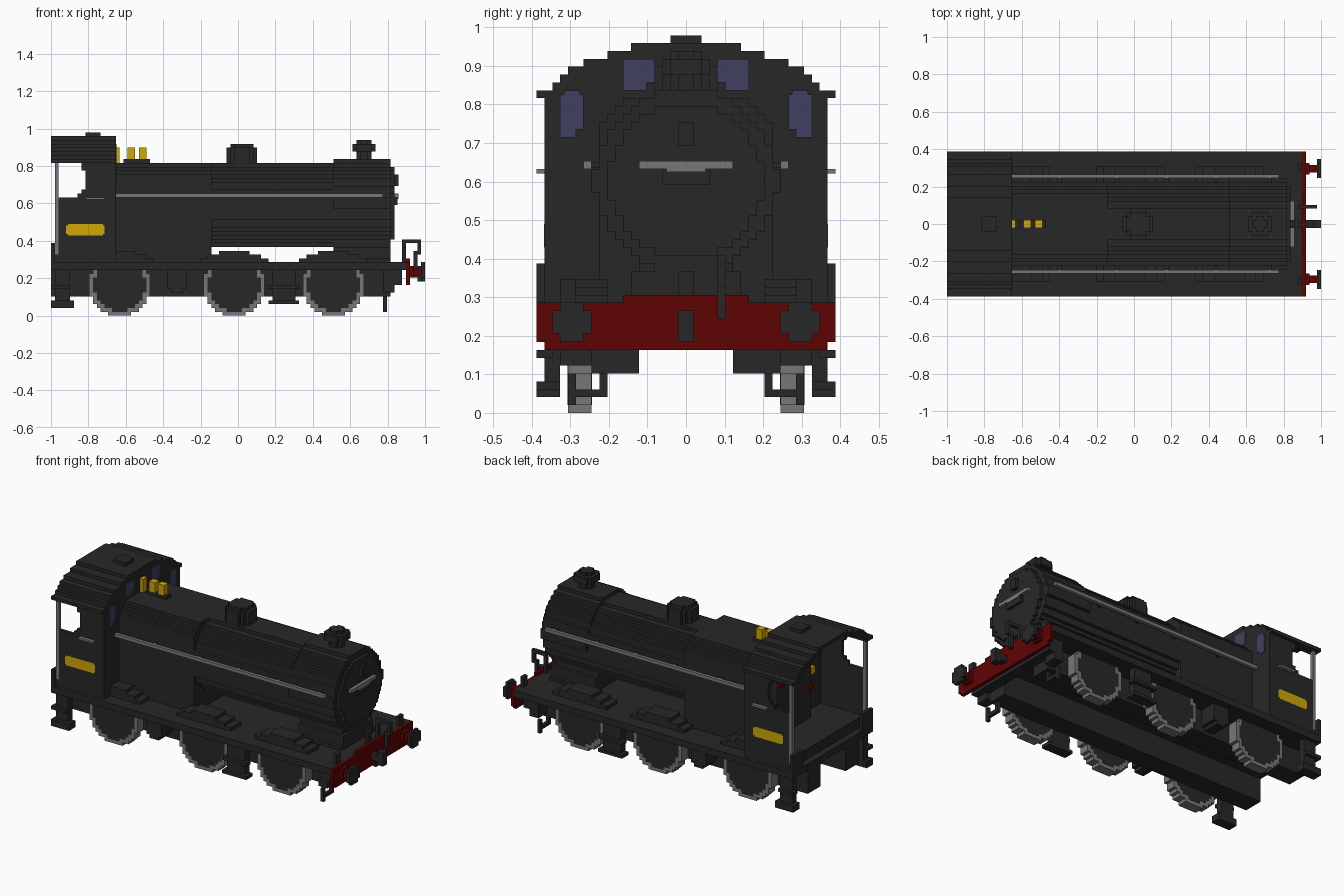
import bpy, bmesh, math

cube = bpy.data.objects.get("Cube")
if cube:
    bpy.data.objects.remove(cube, do_unlink=True)

V = 2 / 98  # one block; all coordinates below are in blocks


def material(name, rgb):
    m = bpy.data.materials.new(name)
    m.use_nodes = True
    m.diffuse_color = (*rgb, 1)
    b = next(n for n in m.node_tree.nodes if n.type == 'BSDF_PRINCIPLED')
    b.inputs["Base Color"].default_value = (*rgb, 1)
    b.inputs["Roughness"].default_value = 0.8
    return m


BLACK = material("black paint", (0.0205, 0.0205, 0.0205))
GREY = material("bare steel", (0.185, 0.185, 0.185))
RED = material("red paint", (0.115, 0.001, 0.001))
BRASS = material("brass yellow", (0.63, 0.39, 0.002))
GLASS = material("window violet", (0.053, 0.05, 0.115))


def finish(name, bm, mat):
    bmesh.ops.recalc_face_normals(bm, faces=bm.faces)
    bmesh.ops.scale(bm, vec=(V, V, V), verts=bm.verts)
    me = bpy.data.meshes.new(name)
    bm.to_mesh(me)
    bm.free()
    me.materials.append(mat)
    ob = bpy.data.objects.new(name, me)
    bpy.context.collection.objects.link(ob)


def boxes(name, mat, items, mirror=False):
    """Boxes (x0, x1, y0, y1, z0, z1), optionally repeated on the other side."""
    bm = bmesh.new()
    for x0, x1, y0, y1, z0, z1 in items:
        for s in ((1, -1) if mirror else (1,)):
            for v in bmesh.ops.create_cube(bm, size=1)["verts"]:
                v.co.x = (x0 + x1) / 2 + v.co.x * (x1 - x0)
                v.co.y = s * (y0 + y1) / 2 + v.co.y * (y1 - y0)
                v.co.z = (z0 + z1) / 2 + v.co.z * (z1 - z0)
    finish(name, bm, mat)


def prism(name, mat, outline, axis, spans):
    """Extrude a 2D outline along an axis, once for each (start, end) span."""
    bm = bmesh.new()
    put = {'x': lambda a, u, v: (a, u, v), 'y': lambda a, u, v: (u, a, v),
           'z': lambda a, u, v: (u, v, a)}[axis]
    for a, b in spans:
        f = bm.faces.new([bm.verts.new(put(a, u, v)) for u, v in outline])
        g = bmesh.ops.extrude_face_region(bm, geom=[f], use_keep_orig=True)
        moved = [e for e in g["geom"] if isinstance(e, bmesh.types.BMVert)]
        bmesh.ops.translate(bm, vec=put(b - a, 0, 0), verts=moved)
    finish(name, bm, mat)


def half_steps(rows, top):
    """Right-hand staircase from (height, half width) rows, bottom to top."""
    pts = []
    for (z, h), z1 in zip(rows, [r[0] for r in rows[1:]] + [top]):
        if pts and pts[-1][0] == h:
            pts[-1] = (h, z1)
        else:
            pts += [(h, z), (h, z1)]
    return pts


def steps(rows, top, cu=0):
    p = half_steps(rows, top)
    return [(cu + u, v) for u, v in p] + [(cu - u, v) for u, v in reversed(p)]


def disc(r, c, n, cu=0, cut=100):
    """Stepped circle, n rows high, centred on (cu, c), cut off at a height."""
    rows = []
    for i in range(n):
        d = i + 0.5 - n / 2
        if c + d < cut:
            rows.append((c + d - 0.5, max(1, round(math.sqrt(max(0, r * r - d * d))))))
    return steps(rows, rows[-1][0] + 1, cu)


# Chassis
boxes("running_plate", BLACK, [(-49, 44, -19, 19, 12, 14)])
boxes("frames", BLACK, [(-49, 40, 6, 12, 5, 12)], True)
boxes("front_stretcher", BLACK, [(40, 43, -12, 12, 8, 12)])
boxes("hanging_boxes", BLACK, [(-18.5, -13.5, 12, 17, 7, 12), (-17.5, -14.5, 12, 17, 6, 7),
                               (38, 43, 12, 16, 8, 12), (38, 41, 12, 16, 6, 8)], True)
boxes("cab_steps", BLACK, [(-48, -44, 16, 18, 4, 12), (-49, -43, 16, 19, 2, 4),
                           (-49, -44, 17, 19, 7, 8)], True)
boxes("middle_steps", BLACK, [(9, 15, 16, 18, 4, 12), (8, 16, 16, 19, 3, 4),
                              (8, 16, 17, 19, 7, 8)], True)
boxes("sand_pipes", BLACK, [(38, 39, 10, 11, 2, 5), (38, 39, 11, 14, 2, 3),
                            (38, 39, 14, 15, 1, 5)], True)

# Wheels and splashers
for name, cx in (("rear", -31), ("middle", -1), ("front", 25)):
    prism(name + "_tyres", GREY, disc(8, 8, 16, cx, 12.6), 'y', [(12, 15), (-15, -12)])
    prism(name + "_wheel_centres", BLACK, disc(6.9, 8, 14, cx, 12.6), 'y',
          [(11.95, 15.05), (-15.05, -11.95)])
    prism(name + "_splashers", BLACK, steps([(14, 9), (15, 7), (16, 4)], 17, cx), 'y',
          [(10, 15), (-15, -10)])

# Boiler, firebox and smokebox
prism("boiler", BLACK, disc(11.1, 29, 22), 'x', [(-7, 25)])
prism("firebox", BLACK, steps([(14, 11), (37, 10), (38, 9), (39, 8)], 40), 'x', [(-33, -7)])
prism("smokebox", BLACK, disc(11.6, 29.5, 23), 'x', [(25, 40)])
prism("smokebox_door", BLACK, disc(9.8, 29.5, 19), 'x', [(40, 41)])
boxes("smokebox_saddle", BLACK, [(25, 40, -8, 8, 14, 15), (25, 40, -7, 7, 15, 18),
                                 (25, 39, -6, 6, 18, 20)])
boxes("door_fittings", BLACK, [(41, 42, -1, 1, 34, 37), (41, 41.8, -3, 3, 29, 31)])
boxes("door_handrail", GREY, [(41, 42, -6, 6, 31, 32), (41, 42, -2.5, 2.5, 30.6, 31)])
boxes("boiler_handrails", GREY, [(-32, 38, 12, 13, 31, 32)], True)
boxes("handrail_knobs", BLACK, [(x, x + 1, 10, 12.4, 31.1, 31.9) for x in (-20, -5, 8, 21, 35)], True)

# Boiler mountings
prism("dome_body", BLACK, disc(4.1, 0, 8, 1), 'z', [(39, 44)])
prism("dome_top", BLACK, disc(3, 0, 6, 1), 'z', [(44, 45)])
prism("chimney_stack", BLACK, disc(2.1, 0, 4, 33), 'z', [(40, 46)])
prism("chimney_rim", BLACK, disc(3, 0, 6, 33), 'z', [(43, 45)])
boxes("valve_base", BLACK, [(-30, -23, -1, 1, 40, 41)])
boxes("safety_valves", BRASS, [(-29, -27, -1, 1, 41, 44), (-26, -24, -1, 1, 41, 44)])
boxes("whistle", BRASS, [(-32, -31, -1, 1, 40, 44)])

# Cab
outer = [(40, 19), (41, 17), (42, 16), (43, 15), (44, 13), (45, 10), (46, 7)]
inner = [(40, 16), (41, 15), (42, 14), (43, 12), (44, 9), (45, 6)]
o, i = half_steps(outer, 47), half_steps(inner, 46)
arch = o + [(-u, v) for u, v in reversed(o)] + [(-u, v) for u, v in i] + i[::-1]
prism("cab_roof", BLACK, arch, 'x', [(-49, -32)])
boxes("roof_vent", BLACK, [(-40, -36, -2, 2, 47, 48)])
prism("cab_front_wall", BLACK, steps([(14, 18), (40, 17)] + inner[1:], 46), 'x', [(-33, -32)])
side = [(-47, 14), (-32, 14), (-32, 40), (-41, 40), (-41, 38), (-40, 38), (-40, 33),
        (-41, 33), (-41, 32), (-42, 32), (-42, 31), (-47, 31)]
prism("cab_sides", BLACK, side, 'y', [(17, 18), (-18, -17)])
boxes("cab_floor", BLACK, [(-47, -33, -17, 17, 14, 17)])
boxes("cab_rear_panels", BLACK, [(-49, -48, 14, 19, 14, 19), (-48, -47, 16, 18, 14, 16)], True)
boxes("cab_pillars", GREY, [(-48, -47, 17, 18, 16, 40)], True)
boxes("cab_side_rails", GREY, [(-40, -35, 18, 19, 30.4, 31)], True)
boxes("side_plates", BRASS, [(-45, -35, 18, 18.05, 21.4, 23.6),
                             (-44.6, -35.4, 18, 18.05, 21, 24)], True)
panes = [(4, 8, 42, 45), (5, 8, 41, 42), (13, 16, 36, 40.5), (13.5, 15.5, 40.5, 41), (14, 16, 35, 36)]
boxes("cab_windows", GLASS, [(x, x + 0.4, a, b, c, d) for x in (-33.2, -32.2)
                             for a, b, c, d in panes], True)

# Cab controls
boxes("backhead", BLACK, [(-36, -33, -8, 8, 17, 34), (-36, -33, -6, 6, 34, 37)])
boxes("control_handles", RED, [(-37, -36, 6, 8, 32, 33), (-37, -36, -8, -6, 26, 27)])
boxes("pressure_gauge", BRASS, [(-34, -33, -13, -11, 28, 30)])

# Front beam, buffers and couplings
boxes("buffer_beam", RED, [(44, 45, -18, 18, 8, 9), (44, 45, -19, 19, 9, 14), (44, 45, -8, 8, 14, 15)])
boxes("buffer_shanks", RED, [(46, 48, 13.5, 15.5, 10.5, 12.5), (45, 46, 13, 16, 10, 13)], True)
boxes("buffer_heads", BLACK, [(48, 49, 12, 17, 10, 13), (48, 49, 13, 16, 9, 10),
                              (48, 49, 13, 16, 13, 14)], True)
boxes("coupling_hook", BLACK, [(45, 47, -1, 1, 10, 12), (47, 49, -1, 1, 9, 13)])
boxes("brake_hose", BLACK, [(43, 44, 4, 5, 14, 19), (43, 48, 4, 5, 19, 20), (47, 48, 4, 5, 16, 19),
                            (46, 47, 4, 5, 12, 17)])
boxes("lamp_irons", BLACK, [(43, 44, 14, 16, 14, 17)], True)
boxes("middle_lamp_iron", BLACK, [(43, 44, -1, 1, 14, 18)])
